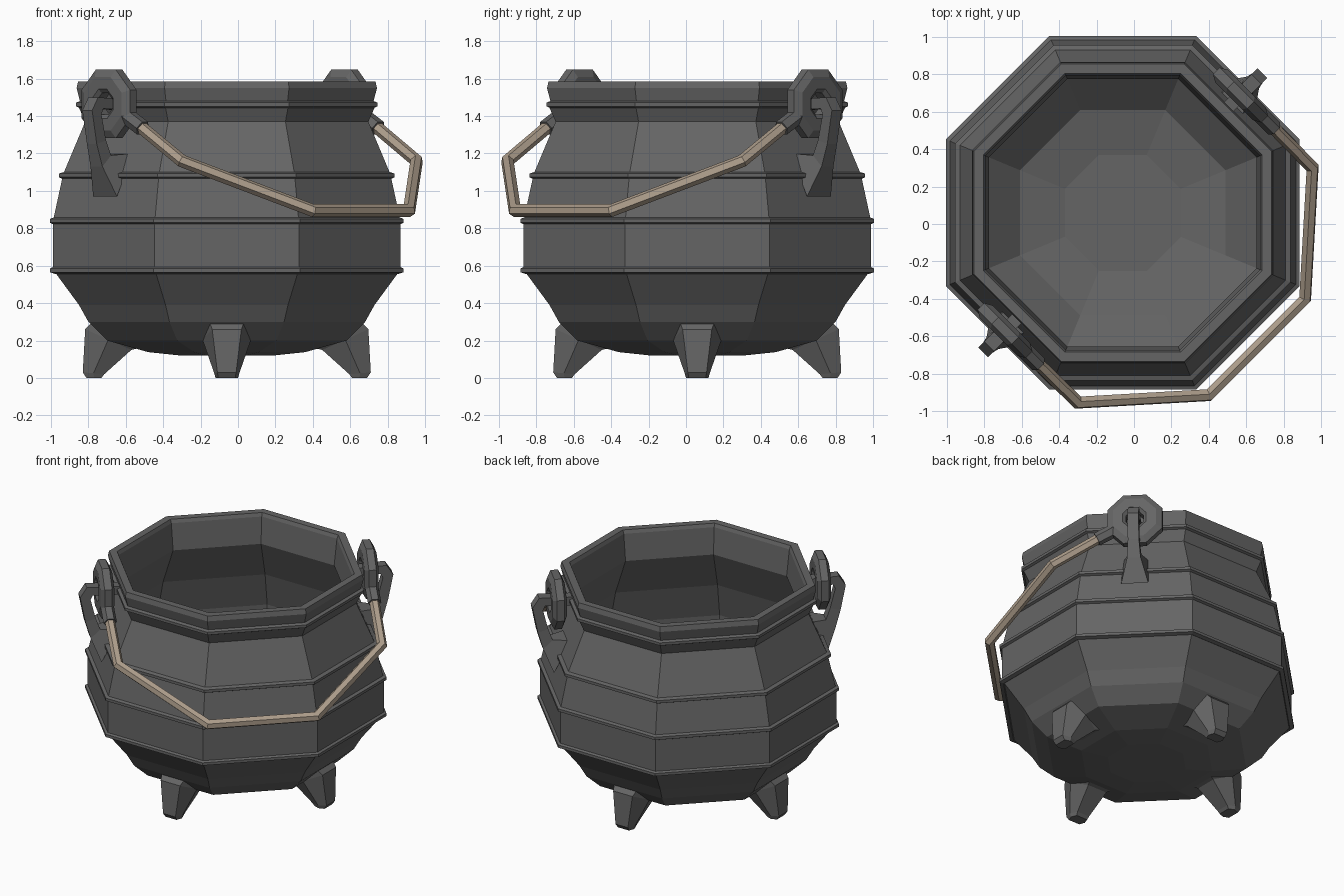
import bpy, bmesh
from math import cos, sin, pi
from mathutils import Vector

if "Cube" in bpy.data.objects:
    bpy.data.objects.remove(bpy.data.objects["Cube"])

CENTRE = Vector((-0.06, 0.06, 0))      # the pot axis is offset by the hanging handle


def material(name, rgb):
    m = bpy.data.materials.new(name)
    m.diffuse_color = (*rgb, 1)
    m.use_nodes = True
    m.node_tree.nodes["Principled BSDF"].inputs["Base Color"].default_value = m.diffuse_color
    return m


IRON = material("dark_iron", (0.13, 0.13, 0.13))
WOOD = material("pale_wood", (0.42, 0.34, 0.26))


def loft(name, rings, mat=IRON, loop=False):
    """Skin a list of equal rings; cap both ends unless the rings loop."""
    bm = bmesh.new()
    vs = [[bm.verts.new(p) for p in r] for r in rings]
    n = len(rings[0])
    pairs = list(zip(vs, vs[1:])) + ([(vs[-1], vs[0])] if loop else [])
    for a, b in pairs:
        for i in range(n):
            j = (i + 1) % n
            bm.faces.new((a[i], a[j], b[j], b[i]))
    if not loop:
        bm.faces.new(vs[0])
        bm.faces.new(vs[-1])
    bmesh.ops.recalc_face_normals(bm, faces=bm.faces)
    me = bpy.data.meshes.new(name)
    bm.to_mesh(me)
    bm.free()
    me.materials.append(mat)
    ob = bpy.data.objects.new(name, me)
    bpy.context.collection.objects.link(ob)
    return ob


def tube(name, path, radius, mat, sides=6):
    """Straight segments with mitred corners."""
    path = [Vector(p) for p in path]
    dirs = [(b - a).normalized() for a, b in zip(path, path[1:])]
    u = dirs[0].cross(Vector((0, 0, 1))).normalized()
    v = dirs[0].cross(u)
    ring = [path[0] + radius * (u * cos(2 * pi * i / sides) + v * sin(2 * pi * i / sides))
            for i in range(sides)]
    rings = [ring]
    for k, d in enumerate(dirs):
        n = d + dirs[min(k + 1, len(dirs) - 1)]
        ring = [q + d * ((path[k + 1] - q).dot(n) / d.dot(n)) for q in ring]
        rings.append(ring)
    return loft(name, rings, mat)


# Pot: octagonal lathe, profile given as (apothem, height)
outside = [(0.25, 0.12), (0.42, 0.138), (0.64, 0.20), (0.74, 0.30), (0.79, 0.39), (0.915, 0.56)]
for r_low, r_high, z in ((0.92, 0.93, 0.575), (0.93, 0.925, 0.84),
                         (0.88, 0.87, 1.083), (0.79, 0.785, 1.462)):
    if z > 1.4:
        outside += [(0.757, 1.37)]
    out = max(r_low, r_high) + 0.016       # raised hoop
    outside += [(r_low, z - 0.018), (out, z - 0.01), (out, z + 0.01), (r_high, z + 0.018)]
outside += [(0.803, 1.55), (0.795, 1.585)]
inside = [(0.745, 1.585), (0.735, 1.56), (0.715, 1.37), (0.83, 1.09), (0.89, 0.84),
          (0.89, 0.575), (0.75, 0.40), (0.55, 0.22), (0.31, 0.17)]


def octagon(apothem, z):
    r = apothem / cos(pi / 8)
    return [CENTRE + Vector((r * cos((i + .5) * pi / 4), r * sin((i + .5) * pi / 4), z))
            for i in range(8)]


loft("pot", [octagon(r, z) for r, z in outside + inside])

# Four legs: six-sided tapering section (outer r, z, inner r, z, face half width, mid half width)
leg_sections = [(0.75, 0, 0.67, 0, 0.045, 0.06), (0.77, 0.03, 0.655, 0.02, 0.05, 0.067),
                (0.757, 0.26, 0.51, 0.15, 0.078, 0.13), (0.70, 0.32, 0.47, 0.16, 0.10, 0.15)]
for side, ang in zip(("right", "back", "left", "front"), range(4)):
    o = Vector((cos(ang * pi / 2), sin(ang * pi / 2), 0))
    s = Vector((-o.y, o.x, 0))
    rings = []
    for ro, zo, ri, zi, a, b in leg_sections:
        rm, zm = (ro + ri) / 2, (zo + zi) / 2
        pts = [(ro, -a, zo), (ro, a, zo), (rm, b, zm), (ri, a, zi), (ri, -a, zi), (rm, -b, zm)]
        rings.append([CENTRE + o * r + s * w + Vector((0, 0, z)) for r, w, z in pts])
    loft(side + "_leg", rings)

# Hooks and handle eyes on two opposite diagonal sides
hook_sections = [(0.92, 0.97, 0.80, 1.20, 0.09), (0.985, 1.13, 0.92, 1.19, 0.045),
                 (1.02, 1.25, 0.95, 1.27, 0.037), (1.055, 1.43, 0.985, 1.41, 0.037),
                 (1.01, 1.50, 0.97, 1.44, 0.037), (0.78, 1.49, 0.78, 1.43, 0.035)]
eye_profile = [(0.062, 0.86), (0.062, 0.92), (0.085, 0.938), (0.155, 0.938),
               (0.198, 0.915), (0.198, 0.865), (0.155, 0.843), (0.085, 0.843)]
T = Vector((1, -1, 0)).normalized()
for side, sign in (("left", -1), ("right", 1)):
    R = Vector((sign, sign, 0)).normalized()

    def place(r, t, z):
        return CENTRE + R * r + T * t + Vector((0, 0, z))

    loft(side + "_hook", [[place(r1, -w, z1), place(r1, w, z1), place(r2, w, z2), place(r2, -w, z2)]
                          for r1, z1, r2, z2, w in hook_sections])
    loft(side + "_handle_eye",
         [[place(r, d * cos((i + .5) * pi / 4), 1.465 + d * sin((i + .5) * pi / 4))
           for i in range(8)] for d, r in eye_profile], loop=True)

# Hanging handle: half path mirrored across the diagonal, with iron sockets
half = [(-0.53, -0.73, 1.35), (-0.30, -0.955, 1.16), (0.40, -0.915, 0.895)]
mirror = lambda p: (-p[1], -p[0], p[2])
tube("handle_bar", half + [mirror(p) for p in reversed(half)], 0.034, WOOD)
socket = [(-0.60, -0.66, 1.405), (-0.51, -0.75, 1.335)]
tube("left_socket", socket, 0.045, IRON)
tube("right_socket", [mirror(p) for p in socket], 0.045, IRON)
